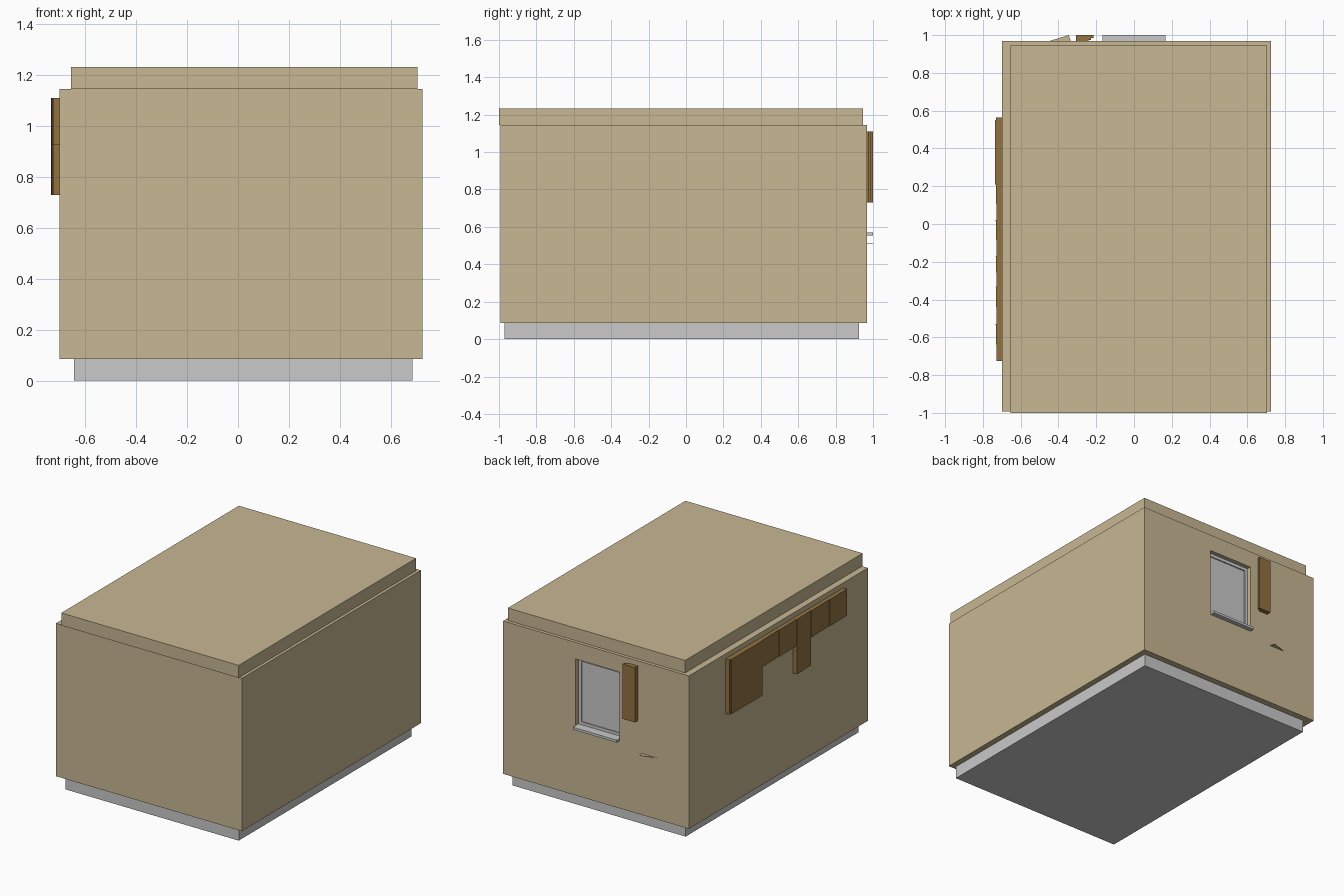
import bpy, bmesh

cube = bpy.data.objects.get("Cube")
if cube:
    bpy.data.objects.remove(cube, do_unlink=True)


def material(name, colour):
    m = bpy.data.materials.new(name)
    m.use_nodes = True
    m.diffuse_color = (*colour, 1)
    m.node_tree.nodes["Principled BSDF"].inputs["Base Color"].default_value = (*colour, 1)
    return m


TAN = material("tan_wall", (0.58, 0.475, 0.29))
GREY = material("light_grey", (0.585, 0.585, 0.595))
BROWN = material("brown_wood", (0.29, 0.168, 0.055))


def prism(name, outline, z0, z1, mat):
    """Extrude a plan outline from z0 up to z1."""
    bm = bmesh.new()
    face = bm.faces.new([bm.verts.new((x, y, z0)) for x, y in outline])
    up = bmesh.ops.extrude_face_region(bm, geom=[face])["geom"]
    for v in up:
        if isinstance(v, bmesh.types.BMVert):
            v.co.z = z1
    bmesh.ops.recalc_face_normals(bm, faces=bm.faces)
    mesh = bpy.data.meshes.new(name)
    bm.to_mesh(mesh)
    bm.free()
    mesh.materials.append(mat)
    obj = bpy.data.objects.new(name, mesh)
    bpy.context.collection.objects.link(obj)
    return obj


def box(name, x, y, z, mat):
    outline = [(x[0], y[0]), (x[1], y[0]), (x[1], y[1]), (x[0], y[1])]
    return prism(name, outline, z[0], z[1], mat)


# Main masses
WALL, BACK = -0.70, 0.968
box("foundation", (-0.645, 0.685), (-0.97, 0.925), (0, 0.085), GREY)
walls = box("walls", (WALL, 0.725), (-0.993, BACK), (0.085, 1.145), TAN)
box("roof_slab", (-0.655, 0.705), (-1.0, 0.945), (1.145, 1.232), TAN)

# Window recess in the back wall
WX, WZ, DEEP = 0.168, (0.565, 1.03), 0.925
cutter = box("window_cutter", (-WX, WX), (DEEP, 1.1), WZ, TAN)
cutter.hide_render = True
cutter.hide_viewport = True
cut = walls.modifiers.new("window_opening", "BOOLEAN")
cut.operation = "DIFFERENCE"
cut.solver = "EXACT"
cut.object = cutter

# Window pane, frame and sill
box("window_pane", (-WX, WX), (DEEP - 0.002, DEEP + 0.006), WZ, GREY)
FRAME = (DEEP, DEEP + 0.014)
for side, sx in (("left", 1), ("right", -1)):
    edges = sorted((sx * WX, sx * (WX - 0.022)))
    box(f"window_frame_{side}", edges, FRAME, WZ, GREY)
box("window_frame_top", (-WX, WX), FRAME, (WZ[1] - 0.022, WZ[1]), GREY)
box("window_frame_bottom", (-WX, WX), FRAME, (WZ[0], WZ[0] + 0.025), GREY)
box("window_sill", (-WX, WX), (DEEP, 1.0), (0.553, 0.57), GREY)

# Upright board beside the window, with a small notch behind its face
prism("back_board", [(-0.308, BACK), (-0.308, 1.0), (-0.215, 1.0), (-0.215, 0.985),
                     (-0.228, 0.985), (-0.228, 0.975), (-0.24, 0.975), (-0.24, BACK)],
      0.73, 1.11, BROWN)

# Thin splinter on the back wall
prism("back_splinter", [(-0.45, BACK), (-0.345, 1.0), (-0.335, BACK)], 0.508, 0.511, TAN)

# Wooden boards along the right wall: one large panel, a row of short boards, one long post
TOP = 1.11
box("side_end_board", (-0.73, WALL), (0.55, 0.565), (0.73, TOP), BROWN)
box("side_panel", (-0.735, WALL), (0.21, 0.55), (0.73, TOP), BROWN)
joints = [0.21, 0.02, -0.17, -0.33, -0.53, -0.725]
for i, (y1, y0) in enumerate(zip(joints, joints[1:])):
    bottom = 0.73 if i == 2 else 0.925
    # each board leans slightly outward toward the back
    outline = [(WALL, y0), (WALL, y1), (-0.732, y1), (-0.727, y0)]
    prism(f"side_board_{i + 1}", outline, bottom, TOP, BROWN)
